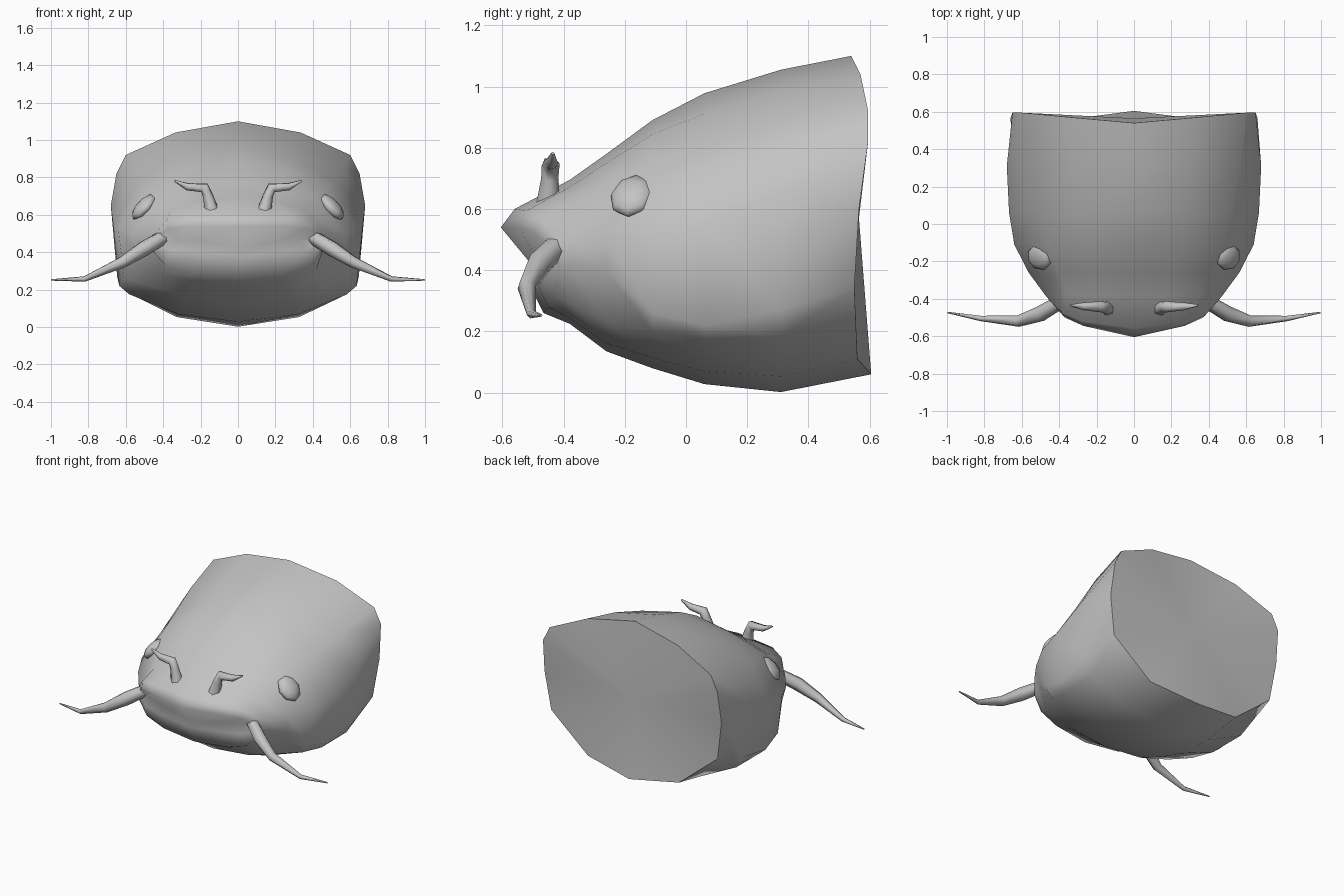
import bpy, bmesh, math
from mathutils import Vector

if "Cube" in bpy.data.objects:
    bpy.data.objects.remove(bpy.data.objects["Cube"], do_unlink=True)

# One grey skin material
skin = bpy.data.materials.new("grey_skin")
skin.use_nodes = True
skin.diffuse_color = (0.55, 0.55, 0.55, 1)
skin.node_tree.nodes["Principled BSDF"].inputs["Base Color"].default_value = skin.diffuse_color


def select_only(obj):
    bpy.ops.object.select_all(action="DESELECT")
    obj.select_set(True)
    bpy.context.view_layer.objects.active = obj


def mesh_object(name, bm):
    """Turn a bmesh into a smooth-shaded object with the skin colour."""
    bmesh.ops.recalc_face_normals(bm, faces=bm.faces)
    for face in bm.faces:
        face.smooth = True
    mesh = bpy.data.meshes.new(name)
    bm.to_mesh(mesh)
    bm.free()
    mesh.materials.append(skin)
    obj = bpy.data.objects.new(name, mesh)
    bpy.context.collection.objects.link(obj)
    return obj


def section(y, width, shoulder_x, top, shoulder, side, cheek, chine, bottom):
    """Half cross-section of the head, from top centre to bottom centre."""
    return [(0, y, top),
            (shoulder_x * 0.55, y, top + (shoulder - top) * 0.33),
            (shoulder_x, y, shoulder),
            (width, y, side),
            (width * 0.95, y, cheek),
            (width * 0.87, y, chine),
            (width * 0.48, y, bottom + (chine - bottom) * 0.28),
            (0, y, bottom)]


# Mouth crease, where the upper and lower rows meet
crease = [(0, -0.51, 0.425), (0.22, -0.5, 0.46), (0.33, -0.46, 0.465), (0.42, -0.42, 0.455)]
# Lip edge and outer lip, both running from top centre to bottom centre
lip_edge = [(0, -0.605, 0.54), (0.27, -0.545, 0.54), (0.37, -0.5, 0.525), (0.435, -0.43, 0.475),
            (0.435, -0.43, 0.43), (0.36, -0.475, 0.41), (0.22, -0.51, 0.4), (0, -0.525, 0.38)]
lip_back = [(0, -0.56, 0.6), (0.28, -0.52, 0.595), (0.38, -0.475, 0.57), (0.45, -0.41, 0.49),
            (0.45, -0.41, 0.4), (0.38, -0.43, 0.32), (0.24, -0.45, 0.28), (0, -0.465, 0.26)]

# Back rim, which is not quite flat
rim = [(0, 0.54, 1.1), (0.335, 0.57, 1.04), (0.6, 0.595, 0.92), (0.65, 0.595, 0.82),
       (0.66, 0.565, 0.6), (0.62, 0.55, 0.34), (0.34, 0.56, 0.11), (0, 0.605, 0.06)]

rings = [crease + crease[::-1], lip_edge, lip_back,
         section(-0.38, 0.475, 0.36, 0.695, 0.625, 0.5, 0.42, 0.29, 0.225),
         section(-0.26, 0.563, 0.4, 0.78, 0.69, 0.5, 0.4, 0.23, 0.135),
         section(-0.11, 0.64, 0.475, 0.89, 0.75, 0.52, 0.26, 0.2, 0.08),
         section(0.06, 0.668, 0.52, 0.978, 0.775, 0.55, 0.22, 0.175, 0.028),
         section(0.31, 0.68, 0.565, 1.055, 0.855, 0.65, 0.27, 0.185, 0.002),
         rim]

# Head: loft the half sections, mirrored into closed rings
bm = bmesh.new()
loops = []
for half in rings:
    other = [(-x, y, z) for x, y, z in half[-2:0:-1]]
    loops.append([bm.verts.new(p) for p in half + other])
count = len(loops[0])
for a, b in zip(loops, loops[1:]):
    for i in range(count):
        j = (i + 1) % count
        bm.faces.new((a[i], a[j], b[j], b[i]))
# Back, fanned from its middle, with a sharp rim
back = loops[-1]
middle = bm.verts.new((0, 0.565, 0.57))
for i in range(count):
    bm.faces.new((back[i], back[(i + 1) % count], middle))
    bm.edges.get((back[i], back[i - 1])).smooth = False
# Close the mouth along a sharp crease
bmesh.ops.remove_doubles(bm, verts=bm.verts, dist=0.0005)
for edge in bm.edges:
    if len(edge.link_faces) == 2 and edge.calc_face_angle() > math.radians(110):
        edge.smooth = False
mesh_object("head", bm)


def feeler(name, path, side):
    """Tapering tube along a path of (x, y, z, radius)."""
    curve = bpy.data.curves.new(name, "CURVE")
    curve.dimensions = "3D"
    curve.bevel_depth = 1
    curve.bevel_resolution = 1
    curve.use_fill_caps = True
    spline = curve.splines.new("POLY")
    spline.points.add(len(path) - 1)
    for point, (x, y, z, radius) in zip(spline.points, path):
        point.co = (side * x, y, z, 1)
        point.radius = radius
    curve.materials.append(skin)
    obj = bpy.data.objects.new(name, curve)
    bpy.context.collection.objects.link(obj)
    select_only(obj)
    bpy.ops.object.convert(target="MESH")
    bpy.ops.object.shade_smooth_by_angle(angle=math.radians(75))


whisker = [(0.4, -0.42, 0.48, 0.038), (0.5, -0.48, 0.42, 0.042), (0.62, -0.52, 0.345, 0.031),
           (0.82, -0.505, 0.257, 0.015), (0.998, -0.473, 0.252, 0.004)]
nose_feeler = [(0.14, -0.45, 0.62, 0.04), (0.16, -0.445, 0.7, 0.029), (0.18, -0.442, 0.745, 0.03),
               (0.27, -0.44, 0.75, 0.021), (0.34, -0.435, 0.782, 0.005)]

for side, label in ((1, "left"), (-1, "right")):
    feeler(label + "_whisker", whisker, side)
    feeler(label + "_nose_feeler", nose_feeler, side)
    # Eye: flattened low-poly ball lying on the slope of the head
    bm = bmesh.new()
    bmesh.ops.create_uvsphere(bm, u_segments=8, v_segments=6, radius=0.088)
    bmesh.ops.scale(bm, vec=(0.85, 1, 0.42), verts=bm.verts)
    eye = mesh_object(label + "_eye", bm)
    eye.location = (side * 0.503, -0.175, 0.642)
    eye.rotation_euler = Vector((side * 0.7, -0.22, 0.68)).to_track_quat("Z", "Y").to_euler()
